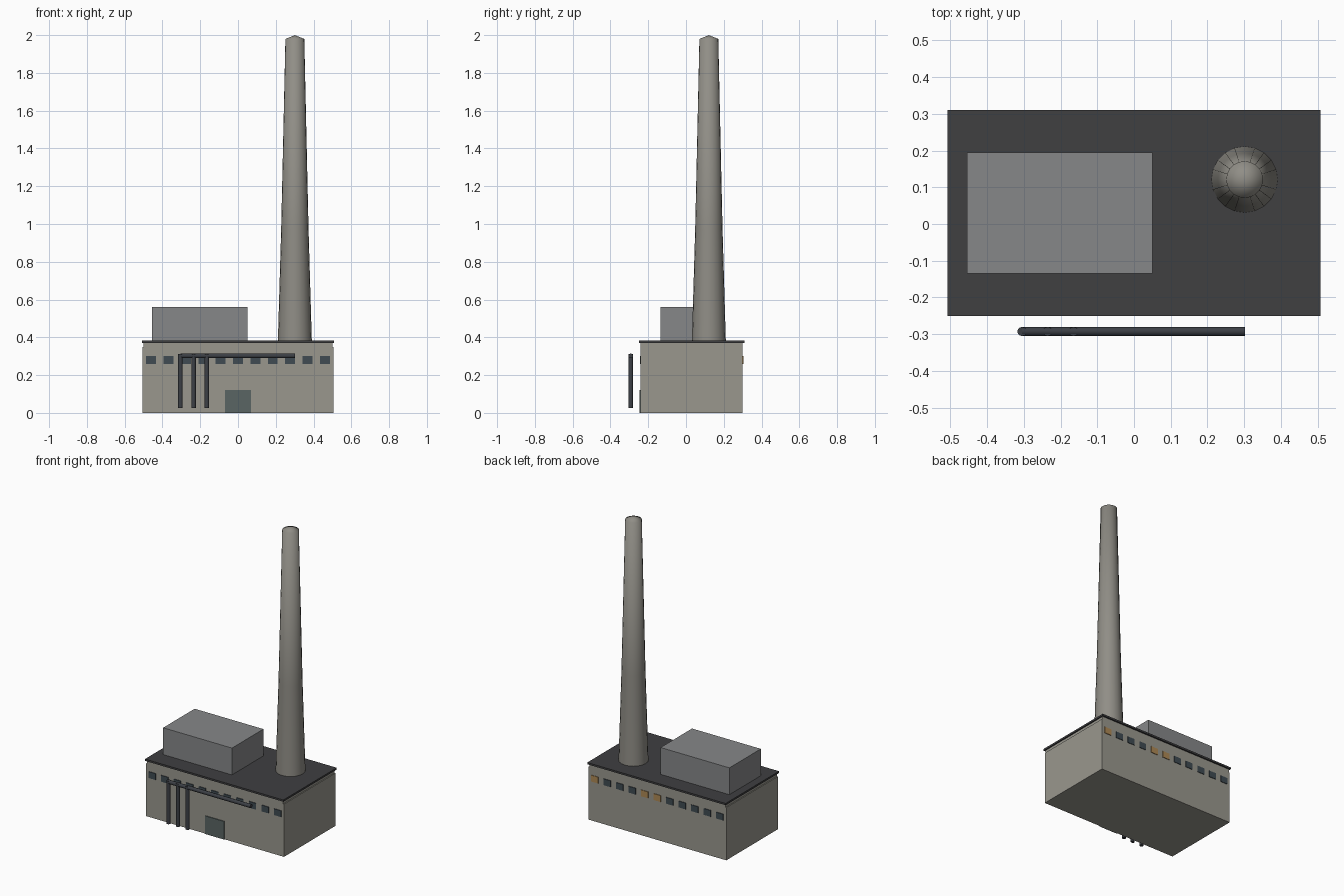
import bpy, bmesh, math
from mathutils import Vector

if "Cube" in bpy.data.objects:
    bpy.data.objects.remove(bpy.data.objects["Cube"])


def material(name, r, g, b):
    m = bpy.data.materials.new(name)
    m.diffuse_color = (r, g, b, 1)
    m.use_nodes = True
    m.node_tree.nodes["Principled BSDF"].inputs["Base Color"].default_value = m.diffuse_color
    return m


CONCRETE = material("concrete", 0.32, 0.31, 0.27)
ROOF = material("roof_felt", 0.05, 0.05, 0.053)
BLOCK = material("plant_grey", 0.24, 0.245, 0.25)
STACK = material("stack_concrete", 0.28, 0.27, 0.24)
GLASS = material("dark_glass", 0.05, 0.07, 0.085)
LIT = material("lit_glass", 0.42, 0.25, 0.09)
DOOR = material("door_green", 0.10, 0.13, 0.125)
STEEL = material("pipe_steel", 0.045, 0.05, 0.06)


def finish(name, bm, mat, smooth=False):
    bmesh.ops.recalc_face_normals(bm, faces=bm.faces)
    mesh = bpy.data.meshes.new(name)
    bm.to_mesh(mesh)
    bm.free()
    mesh.materials.append(mat)
    ob = bpy.data.objects.new(name, mesh)
    bpy.context.collection.objects.link(ob)
    for p in mesh.polygons:
        p.use_smooth = smooth
    return ob


def box(name, x, y, z, mat):
    bm = bmesh.new()
    bmesh.ops.create_cube(bm, size=1)
    for v in bm.verts:
        v.co = Vector([a[0] if c < 0 else a[1] for a, c in zip((x, y, z), v.co)])
    return finish(name, bm, mat)


# Main hall with thin end panels, roof slab and rooftop plant room
box("hall", (-0.5, 0.5), (-0.24, 0.30), (0, 0.372), CONCRETE)
for side, s in (("left", -1), ("right", 1)):
    box(f"end_panel_{side}", sorted((s * 0.5, s * 0.506)), (-0.24, 0.30), (0, 0.35), CONCRETE)
box("roof_slab", (-0.508, 0.508), (-0.25, 0.31), (0.37, 0.382), ROOF)
box("plant_room", (-0.455, 0.05), (-0.135, 0.195), (0.38, 0.56), BLOCK)

# Entrance door
box("door", (-0.07, 0.068), (-0.245, -0.238), (0, 0.12), DOOR)

# Window rows on front and back; a few back windows are lit
for i in range(11):
    x = -0.46 + 0.092 * i
    span = (x - 0.026, x + 0.026)
    box(f"front_window_{i}", span, (-0.244, -0.238), (0.26, 0.302), GLASS)
    box(f"back_window_{i}", span, (0.298, 0.304), (0.26, 0.302), LIT if i in (5, 6, 10) else GLASS)

# Tapered chimney: profile (radius, height) spun round its axis, shallow cap
SIDES = 20
bm = bmesh.new()
rings = []
for r, z in ((0.09, 0.375), (0.0725, 0.97), (0.05, 1.98)):
    rings.append([bm.verts.new((0.301 + r * math.cos(math.tau * k / SIDES),
                                0.121 + r * math.sin(math.tau * k / SIDES), z))
                  for k in range(SIDES)])
apex = bm.verts.new((0.301, 0.121, 2.0))
for k in range(SIDES):
    n = (k + 1) % SIDES
    for a, b in zip(rings, rings[1:]):
        bm.faces.new((a[k], a[n], b[n], b[k]))
    bm.faces.new((rings[-1][k], rings[-1][n], apex))
bm.faces.new(rings[0][::-1])
chimney = finish("chimney", bm, STACK, True)
bpy.context.view_layer.objects.active = chimney
chimney.select_set(True)
bpy.ops.object.shade_smooth_by_angle(angle=math.radians(80))
chimney.select_set(False)


# External pipework: straight pipes and the header feeding them
def pipe(name, start, end, radius=0.0125):
    a, b = Vector(start), Vector(end)
    bm = bmesh.new()
    bmesh.ops.create_cone(bm, cap_ends=True, segments=10, radius1=radius,
                          radius2=radius, depth=(b - a).length)
    rot = (b - a).to_track_quat('Z', 'Y')
    for v in bm.verts:
        v.co = rot @ v.co + (a + b) / 2
    ob = finish(name, bm, STEEL, True)
    for p in ob.data.polygons:
        p.use_smooth = len(p.vertices) == 4
    return ob


for i in range(3):
    x = -0.305 + 0.07 * i
    pipe(f"drop_pipe_{i}", (x, -0.2925, 0.025), (x, -0.2925, 0.312))
pipe("header_pipe", (-0.305, -0.2925, 0.302), (0.302, -0.2925, 0.302))
